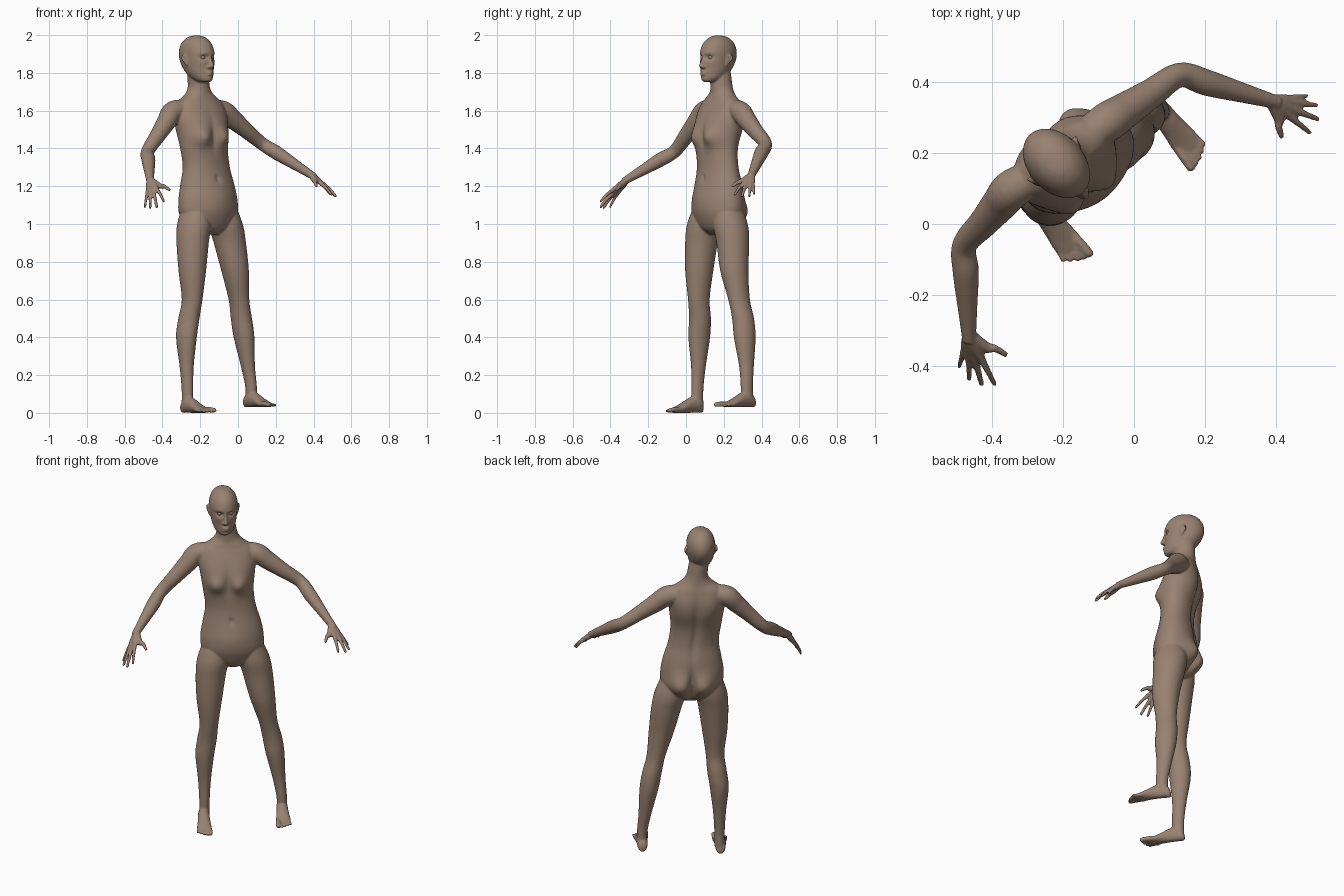
import bpy, bmesh, math
from mathutils import Vector as V

if "Cube" in bpy.data.objects:
    bpy.data.objects.remove(bpy.data.objects["Cube"])

skin = bpy.data.materials.new("skin")
skin.use_nodes = True
TONE = (0.32, 0.225, 0.168, 1)
skin.diffuse_color = TONE
skin.node_tree.nodes["Principled BSDF"].inputs["Base Color"].default_value = TONE
skin.node_tree.nodes["Principled BSDF"].inputs["Roughness"].default_value = 0.6

UP = V((0, 0, 1))
bm = bmesh.new()


def facing(degrees):
    """Left-hand and forward directions of a part turned by an angle."""
    t = math.radians(degrees)
    return V((math.cos(t), math.sin(t), 0)), V((math.sin(t), -math.cos(t), 0))


def smooth_rows(rows, steps=6):
    """Catmull-Rom interpolation of section rows."""
    out = []
    for i in range(len(rows) - 1):
        quad = [rows[max(i - 1, 0)], rows[i], rows[i + 1], rows[min(i + 2, len(rows) - 1)]]
        for k in range(steps):
            t = k / steps
            out.append([0.5 * (2 * q + (r - p) * t + (2 * p - 5 * q + 4 * r - s) * t * t
                               + (3 * q - p - 3 * r + s) * t ** 3) for p, q, r, s in zip(*quad)])
    return out + [list(rows[-1])]


def loft(rows, axes=None, bumps=(), n=24, steps=6):
    """Skin rows of (x, y, z, half width, half depth); bumps push the front or back."""
    rows = smooth_rows(rows, steps)
    rings = []
    for i, (x, y, z, a, b) in enumerate(rows):
        if axes:
            A, B = axes
        else:
            T = V(rows[min(i + 1, len(rows) - 1)][:3]) - V(rows[max(i - 1, 0)][:3])
            A = T.cross(UP).normalized()
            B = A.cross(T).normalized()
        ring = []
        for k in range(n):
            t = 2 * math.pi * k / n
            u, v = a * math.cos(t), b * math.sin(t)
            for side, u0, z0, su, sz, amount in bumps:
                if side * v > 0:
                    v += side * amount * min(1, 2 * abs(math.sin(t))) * math.exp(
                        -((abs(u) - u0) / su) ** 2 / 2 - ((z - z0) / sz) ** 2 / 2)
            ring.append(bm.verts.new(V((x, y, z)) + A * u + B * v))
        rings.append(ring)
    for r, s in zip(rings, rings[1:]):
        for k in range(n):
            bm.faces.new((r[k], r[(k + 1) % n], s[(k + 1) % n], s[k]))
    bm.faces.new(rings[0])
    bm.faces.new(rings[-1])


def tube(points, radii, n=12):
    """Round limb through points, with a rounded tip."""
    p, q = V(points[-2]), V(points[-1])
    points = [V(c) for c in points] + [q + (q - p).normalized() * radii[-1] * 0.6]
    loft([(*c, r, r) for c, r in zip(points, list(radii) + [radii[-1] * 0.4])], n=n)


def blob(centre, axes, size):
    """Ellipsoid set along the given axes."""
    ball = bmesh.ops.create_uvsphere(bm, u_segments=16, v_segments=12, radius=1)["verts"]
    for v in ball:
        v.co = V(centre) + sum((d * s * c for d, s, c in zip(axes, size, v.co)), V())


L, F = facing(36)

# Torso and neck
loft([(-.148, .165, .945, .04, .04), (-.15, .165, .98, .11, .08), (-.155, .167, 1.05, .168, .108),
      (-.158, .168, 1.12, .175, .11), (-.162, .172, 1.2, .162, .104), (-.168, .168, 1.3, .14, .09),
      (-.18, .163, 1.4, .14, .092), (-.19, .17, 1.5, .152, .1), (-.2, .18, 1.58, .16, .092),
      (-.205, .187, 1.64, .142, .076), (-.206, .19, 1.68, .088, .064), (-.207, .189, 1.72, .06, .059),
      (-.212, .183, 1.78, .055, .058), (-.217, .178, 1.84, .05, .055)],
     (L, F), n=64, bumps=[
         (1, .07, 1.455, .032, .032, .03), (1, .07, 1.52, .05, .05, .01),     # breasts
         (1, 0, 1.46, .014, .05, -.008), (1, 0, 1.24, .009, .012, -.012),     # breastbone, navel
         (1, 0, 1.13, .07, .06, .012), (1, .07, 1.675, .03, .008, .005),      # belly, collarbones
         (-1, .07, 1.06, .045, .055, .042), (-1, 0, 1.05, .012, .06, -.03),   # buttocks
         (-1, 0, 1.38, .014, .14, -.012), (-1, .08, 1.53, .045, .06, .014)])  # spine, blades

# Legs: x, y, z, half width, half depth
right_leg = [(-.222, .118, 1.12, .06, .07), (-.232, .098, 1.0, .088, .094), (-.24, .082, .9, .084, .088),
             (-.242, .07, .75, .071, .076), (-.243, .068, .6, .052, .06), (-.26, .074, .5, .054, .06),
             (-.273, .07, .4, .052, .06), (-.272, .066, .25, .036, .041), (-.268, .06, .13, .029, .034),
             (-.268, .06, .04, .029, .034)]
left_leg = [(-.085, .218, 1.12, .06, .07), (-.065, .235, 1.0, .088, .094), (-.043, .248, .9, .084, .088),
            (-.015, .256, .75, .071, .076), (.005, .281, .6, .052, .06), (.018, .302, .5, .054, .06),
            (.032, .311, .4, .052, .06), (.052, .32, .25, .036, .041), (.069, .322, .14, .029, .034),
            (.069, .325, .07, .029, .034)]
for leg in (right_leg, left_leg):
    loft(leg, (L, F), n=32)


def foot(heel, turn, ground, medial):
    """Foot from heel to five toes; medial is the side of the big toe."""
    side, ahead = facing(turn)
    at = lambda s, w, z: V(heel) + ahead * s + side * (w * medial) + UP * (ground + z)
    shape = [(0, .012, .03), (.012, .026, .06), (.05, .031, .088), (.09, .033, .076),
             (.13, .037, .054), (.165, .041, .036), (.198, .036, .022)]
    loft([(*at(s, 0, h / 2), w, h / 2) for s, w, h in shape], (side, UP))
    for i in range(5):
        r = .0135 if i == 0 else .0095 - i * .0004
        w = .03 - .0165 * i
        tip = .238 - .002 * i * i
        tube([at(.15, w * .85, r + .004), at(.2, w, r + .004), at(tip, w * 1.08, r)], [r, r, r * .9])


foot((-.293, .085, 0), 37, 0, 1)
foot((.038, .362, 0), 39, .03, -1)


def arm(root, shoulder, elbow, wrist, tips, thumb):
    """Arm with forearm, palm and fingers; tips run from index to little finger."""
    root, s, e, w = V(root), V(shoulder), V(elbow), V(wrist)
    path = [root, s, s.lerp(e, .25), s.lerp(e, .6), e, e.lerp(w, .3), e.lerp(w, .7), w, w + (w - e) * .08]
    radii = [.05, .056, .051, .042, .035, .037, .028, .021, .02]
    loft([(*p, r, r) for p, r in zip(path, radii)], n=24)
    for i, tip in enumerate(tips):
        tip = V(tip)
        knuckle = w.lerp(tip, .48) + UP * .006
        mid = w.lerp(tip, .76) + UP * .008
        thin = 1 - .06 * abs(i - 1)
        tube([w, w.lerp(knuckle, .5), knuckle, mid, tip], [.016, .016, .0125 * thin, .0095 * thin, .0075 * thin])
    t = V(thumb)
    tube([w, w.lerp(t, .4) + (V(tips[0]) - w) * .1, w.lerp(t, .7) + UP * .003, t], [.017, .016, .011, .008])


arm((-.28, .135, 1.61), (-.345, .097, 1.594), (-.478, -.06, 1.385), (-.466, -.31, 1.237),
    [(-.393, -.452, 1.12), (-.43, -.452, 1.09), (-.465, -.437, 1.085), (-.493, -.402, 1.09)],
    (-.362, -.368, 1.18))
arm((-.14, .242, 1.61), (-.075, .288, 1.594), (.128, .42, 1.425), (.385, .348, 1.262),
    [(.495, .258, 1.155), (.518, .296, 1.147), (.514, .335, 1.147), (.487, .361, 1.158)],
    (.417, .246, 1.2))

# Head: height, half width, reach forward, reach back
HL, HF = facing(42)
skull = V((-.217, .169, 0))
profile = [(1.752, .024, .09, -.03), (1.76, .04, .1, .0), (1.78, .056, .103, .035), (1.81, .067, .104, .07),
           (1.84, .073, .105, .094), (1.88, .078, .107, .111), (1.92, .078, .104, .112),
           (1.955, .068, .088, .098), (1.98, .05, .063, .074), (1.994, .028, .035, .045), (1.998, .008, .01, .016)]
loft([(*(skull + HF * ((f - k) / 2) + UP * z), a, (f + k) / 2) for z, a, f, k in profile],
     (HL, HF), n=72, steps=8, bumps=[
         (1, .031, 1.883, .013, .009, -.015), (1, .03, 1.903, .02, .007, .004),  # sockets, brows
         (1, .045, 1.85, .014, .014, .004), (1, 0, 1.768, .016, .01, .008),      # cheeks, chin
         (1, 0, 1.798, .02, .012, .005), (1, 0, 1.797, .02, .0025, -.004)])      # mouth


def on_head(u, f, z):
    return skull + HL * u + HF * f + UP * z


# Nose, lips and ears
loft([(*on_head(0, f, z), a, b) for f, z, a, b in
      [(.1, 1.895, .007, .01), (.105, 1.87, .008, .012), (.112, 1.848, .011, .015),
       (.115, 1.835, .013, .016), (.108, 1.824, .009, .011)]], (HL, HF), n=16)
for u in (-1, 1):
    blob(on_head(u * .012, .11, 1.832), (HL, HF, UP), (.008, .011, .008))
    ear = (HL * u + HF * -.45).normalized()
    rim = [(.012, 1.84), (.002, 1.85), (-.016, 1.868), (-.02, 1.885), (-.008, 1.893), (.006, 1.884)]
    blob(on_head(u * .078, 0, 1.866), (ear, HF, UP), (.009, .014, .026))
    tube([on_head(u * (.079 - f * .45), f, z) for f, z in rim], [.006] * 6, 10)
for z, h in ((1.803, .0045), (1.791, .005)):
    blob(on_head(0, .108, z), (HL, HF, UP), (.021, .008, h))

# Fuse all the forms into one smooth skin
bmesh.ops.recalc_face_normals(bm, faces=bm.faces)
mesh = bpy.data.meshes.new("body")
bm.to_mesh(mesh)
bm.free()
mesh.materials.append(skin)
body = bpy.data.objects.new("body", mesh)
bpy.context.collection.objects.link(body)
fuse = body.modifiers.new("fuse", "REMESH")
fuse.mode = "VOXEL"
fuse.voxel_size = .005
fuse.use_smooth_shade = True
relax = body.modifiers.new("relax", "SMOOTH")
relax.factor = .5
relax.iterations = 5

# Eyes
for name, u in (("right_eye", -1), ("left_eye", 1)):
    bpy.ops.mesh.primitive_uv_sphere_add(segments=24, ring_count=16, radius=.0125,
                                         location=on_head(u * .031, .081, 1.883))
    eye = bpy.context.object
    eye.name = name
    eye.data.materials.append(skin)
    bpy.ops.object.shade_smooth()
